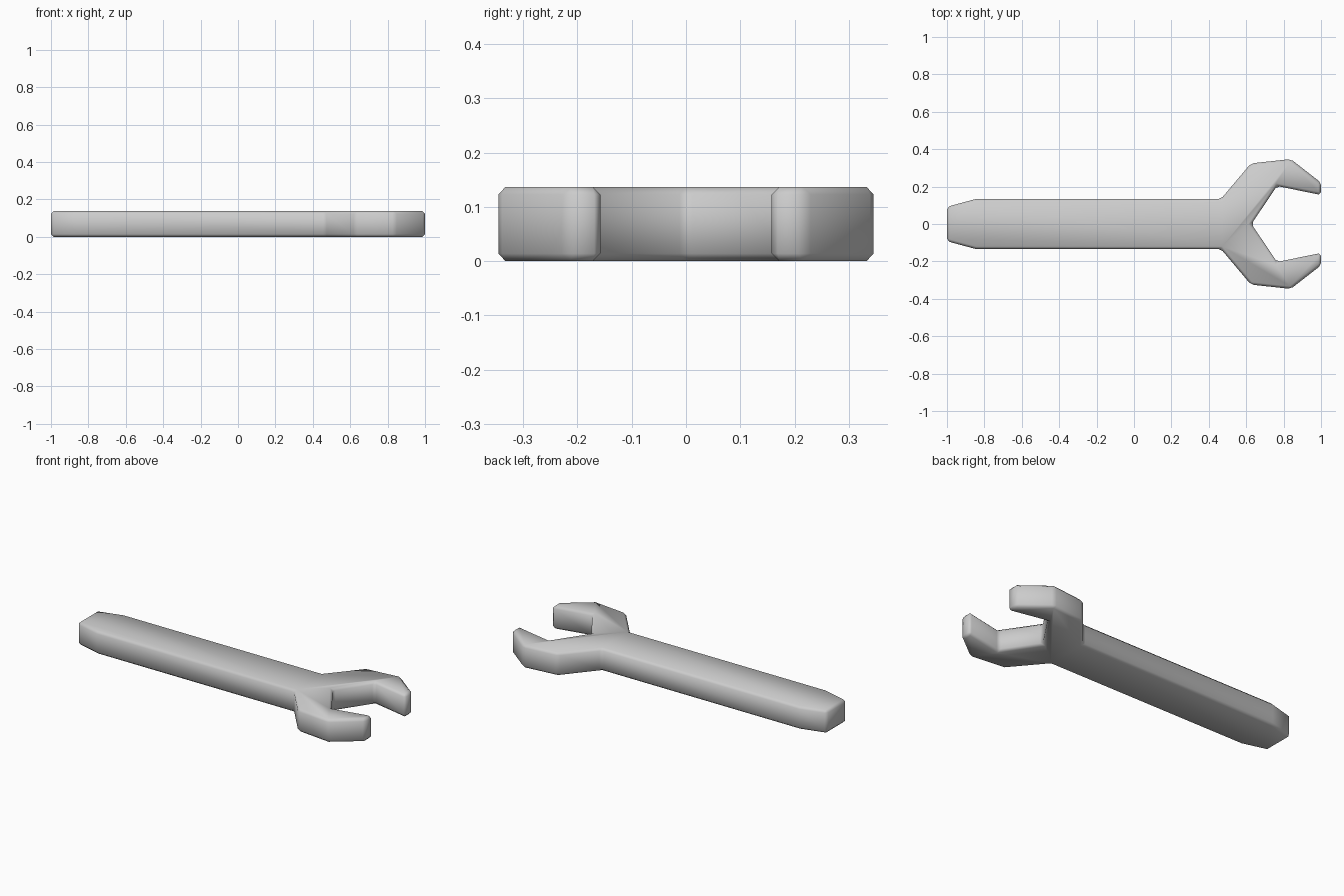
import bpy, bmesh

if "Cube" in bpy.data.objects:
    bpy.data.objects.remove(bpy.data.objects["Cube"])

HEIGHT = 0.137

# Half outline of the wrench, from handle end round the jaw to the throat
half = [(-1.0, 0.092), (-0.845, 0.134), (0.465, 0.134), (0.625, 0.324),
        (0.838, 0.347), (1.0, 0.221), (1.0, 0.155), (0.765, 0.203)]
throat = [(0.628, 0.0)]
outline = half + throat + [(x, -y) for x, y in reversed(half)]

# Extrude the mirrored outline into a flat body
bm = bmesh.new()
base = bm.faces.new([bm.verts.new((x, y, 0)) for x, y in outline])
top = bmesh.ops.extrude_face_region(bm, geom=[base], use_keep_orig=True)
bmesh.ops.translate(bm, vec=(0, 0, HEIGHT),
                    verts=[v for v in top["geom"] if isinstance(v, bmesh.types.BMVert)])
bmesh.ops.recalc_face_normals(bm, faces=bm.faces)
mesh = bpy.data.meshes.new("wrench_body")
bm.to_mesh(mesh)
bm.free()
wrench = bpy.data.objects.new("wrench_body", mesh)
bpy.context.collection.objects.link(wrench)

# Narrow chamfer on the sharp edges, smooth shaded
bevel = wrench.modifiers.new("chamfer", 'BEVEL')
bevel.width = 0.014
bevel.segments = 1
bevel.limit_method = 'ANGLE'
mesh.polygons.foreach_set("use_smooth", [True] * len(mesh.polygons))
